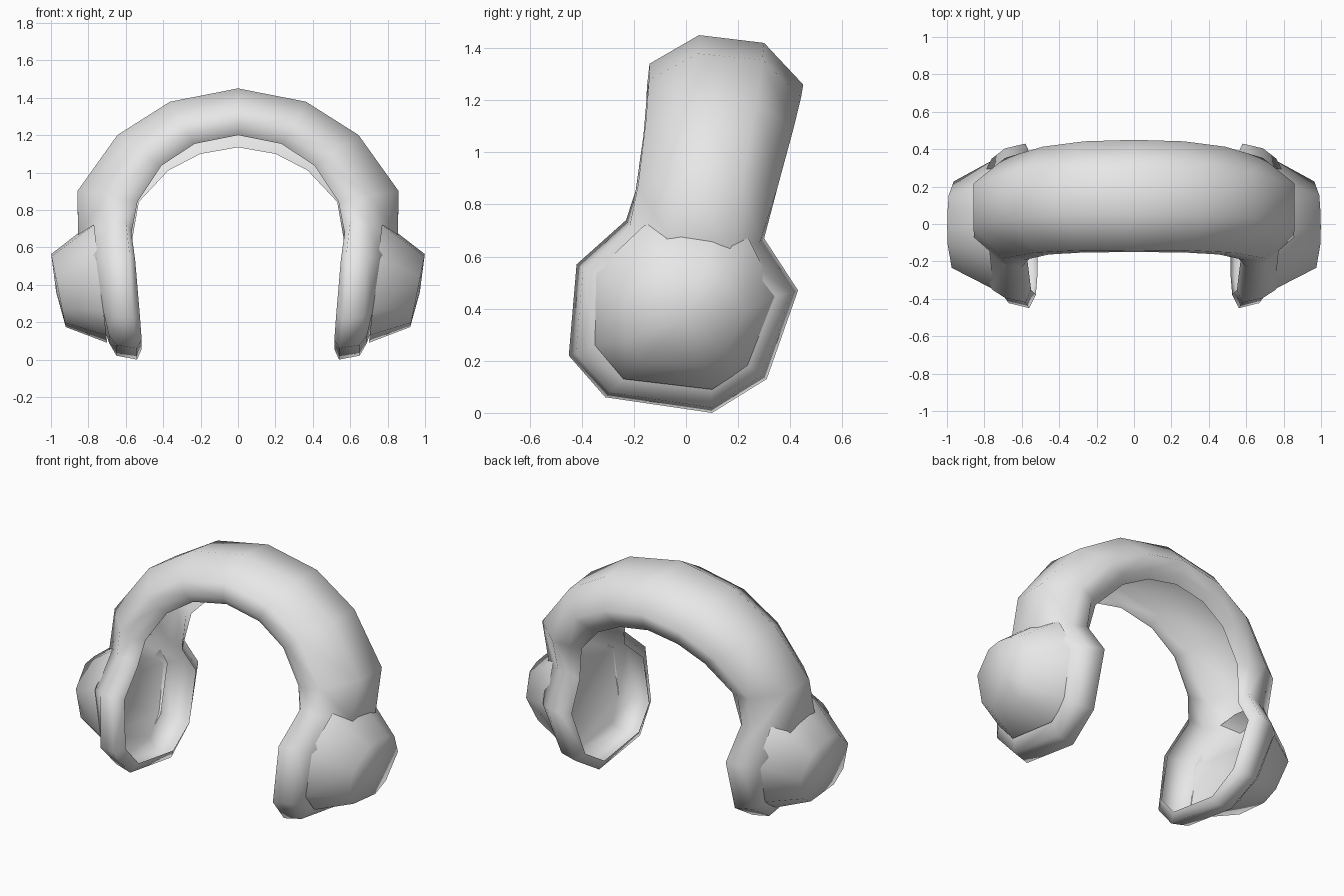
import bpy, bmesh, math

cube = bpy.data.objects.get("Cube")
if cube:
    bpy.data.objects.remove(cube, do_unlink=True)

grey = bpy.data.materials.new("light_grey")
grey.use_nodes = True
grey.diffuse_color = (0.8, 0.8, 0.8, 1)
grey.node_tree.nodes["Principled BSDF"].inputs["Base Color"].default_value = (0.8, 0.8, 0.8, 1)


def finish(name, bm, angle):
    """Turn a half model into a mirrored, smooth-shaded object."""
    mesh = bpy.data.meshes.new(name)
    bm.to_mesh(mesh)
    bm.free()
    mesh.materials.append(grey)
    obj = bpy.data.objects.new(name, mesh)
    bpy.context.collection.objects.link(obj)
    bpy.ops.object.select_all(action='DESELECT')
    obj.select_set(True)
    bpy.context.view_layer.objects.active = obj
    bpy.ops.object.shade_smooth_by_angle(angle=math.radians(angle))
    obj.modifiers.new("Mirror", 'MIRROR').use_clip = True


def bridge(bm, a, b, closed):
    n = len(a)
    for i in range(n if closed else n - 1):
        j = (i + 1) % n
        bm.faces.new((a[i], a[j], b[j], b[i]))


# Open headband cross-section (depth, radius): inner front lip round to inner back lip
section = [(-.115, .45), (-.15, .50), (-.14, .59), (.05, .70), (.30, .67),
           (.45, .51), (.42, .43), (.38, .385)]
# Arch stations: angle, radius scale, depth centre, depth scale, tilt
arch = [(0, 1, .15, 1, 0), (30, 1.035, .145, .99, .01),
        (55, 1.11, .125, .96, .05), (80, 1.21, .08, .91, .12)]
rows = []
for angle, grow, mid, wide, tilt in arch:
    a = math.radians(angle)
    row = []
    for y, r in section:
        r = (r + tilt * (y + .12)) * grow
        row.append((r * math.sin(a), mid + (y - .15) * wide, .75 + r * math.cos(a)))
    rows.append(row)


def pad_row(front, back, outer_front, outer_back, xs):
    """One cross-section of the neck or ear pad, in the band's point order."""
    def inset(p, k):
        return (p[0] * (1 - k), p[1] + (.35 - p[1]) * k)
    points = [inset(front, .16), front, inset(front, .06), outer_front,
              outer_back, inset(back, .06), back, inset(back, .16)]
    return [(x, y, z) for x, (y, z) in zip(list(xs) + list(xs)[::-1], points)]


# Neck, then the hollow ear pad widening and closing at the bottom
rows += [
    pad_row((-.23, .74), (.30, .67), (-.07, .67), (.16, .64), (.57, .60, .70, .855)),
    pad_row((-.42, .57), (.43, .47), (-.35, .54), (.35, .45), (.55, .58, .69, .76)),
    pad_row((-.45, .22), (.31, .13), (-.35, .26), (.24, .18), (.525, .56, .67, .72)),
    pad_row((-.31, .06), (.10, 0), (-.24, .13), (.10, .09), (.515, .54, .65, .69)),
]
bm = bmesh.new()
loops = [[bm.verts.new(p) for p in row] for row in rows]
for a, b in zip(loops, loops[1:]):
    bridge(bm, a, b, False)
end = loops[-1]
for i in range(3):
    bm.faces.new((end[i], end[i + 1], end[6 - i], end[7 - i]))
bmesh.ops.recalc_face_normals(bm, faces=bm.faces)
# Point the open shell's normals outward, judged by the crown
crown = max(bm.faces, key=lambda f: f.calc_center_median().z)
crown.normal_update()
if crown.normal.z < 0:
    bmesh.ops.reverse_faces(bm, faces=bm.faces)
finish("headband_and_pads", bm, 120)

# Ear cups: a tapered shell with a slanted, nearly flat outer face
outline = [(-.35, .54), (-.16, .72), (-.02, .74), (.12, .72), (.24, .67),
           (.35, .45), (.24, .18), (.10, .09), (-.24, .13), (-.35, .26)]
bm = bmesh.new()
base, rim = [], []
for y, z in outline:
    base.append(bm.verts.new((.69 + .11 * z, y, z)))
    ry, rz = -.01 + (y + .01) * .66, .30 + (z - .30) * .6
    rim.append(bm.verts.new((.92 + .2 * (rz - .17), ry, rz)))
bridge(bm, base, rim, True)
centre = bm.verts.new((.972, -.01, .36))
for i in range(len(rim)):
    bm.faces.new((rim[i], rim[(i + 1) % len(rim)], centre))
bmesh.ops.recalc_face_normals(bm, faces=bm.faces)
finish("ear_cups", bm, 65)
